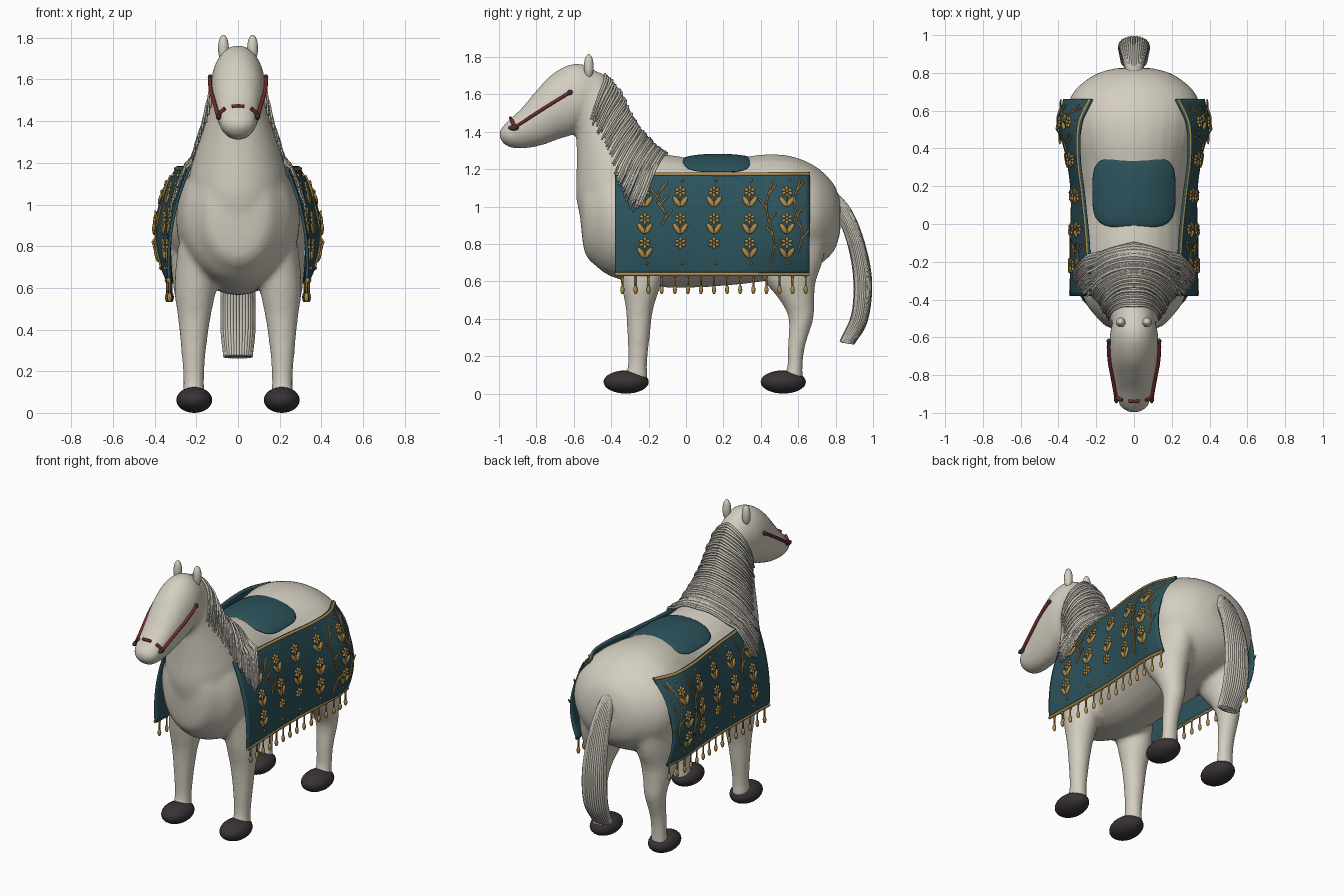
import bpy, bmesh, math, random
from mathutils import Vector, Matrix
from mathutils.bvhtree import BVHTree

random.seed(4)
if "Cube" in bpy.data.objects:
    bpy.data.objects.remove(bpy.data.objects["Cube"])


def material(name, rgb, rough=0.7):
    m = bpy.data.materials.new(name)
    m.use_nodes = True
    m.diffuse_color = (*rgb, 1)
    bsdf = m.node_tree.nodes["Principled BSDF"]
    bsdf.inputs["Base Color"].default_value = (*rgb, 1)
    bsdf.inputs["Roughness"].default_value = rough
    return m


CREAM = material("cream coat", (.66, .62, .53))
HAIR = material("pale hair", (.56, .53, .46))
HOOF = material("dark hoof", (.04, .033, .035))
TEAL = material("teal cloth", (.025, .085, .105))
GOLD = material("gold thread", (.42, .26, .07))
RED = material("red leather", (.17, .025, .025))


def spline(rows, t):
    """Smooth interpolation of rows; the first value of each row is its key."""
    n = len(rows)
    i = max(k for k in range(n - 1) if k == 0 or rows[k][0] <= t)
    a, b = rows[i], rows[i + 1]
    h = b[0] - a[0]
    u = (t - a[0]) / h
    p, q = rows[max(i - 1, 0)], rows[min(i + 2, n - 1)]
    out = []
    for k in range(1, len(a)):
        ma = (b[k] - p[k]) / (b[0] - p[0]) * h
        mb = (q[k] - a[k]) / (q[0] - a[0]) * h
        d = b[k] - a[k]
        out.append(a[k] + u * (ma + u * (3 * d - 2 * ma - mb + u * (ma + mb - 2 * d))))
    return out


def section(rows, t, ang, grow=1.0):
    """Point on an elliptical section spanning (y0,z0)-(y1,z1), half width w, centre x."""
    y0, z0, y1, z1, w, xc = spline(rows, t)
    c, s = math.cos(ang) * grow, math.sin(ang) * grow
    return Vector((xc + w * s, (y0 + y1 + c * (y1 - y0)) / 2, (z0 + z1 + c * (z1 - z0)) / 2))


def keyed(rows):
    return [(i, *r, *([0] * (6 - len(r)))) for i, r in enumerate(rows)]


def loft(bm, rows, sides=28, steps=5, mirror=False, grow=1.0):
    rows = keyed(rows)
    for sx in ((1, -1) if mirror else (1,)):
        rings = []
        for j in range((len(rows) - 1) * steps + 1):
            pts = [section(rows, j / steps, math.tau * k / sides, grow) for k in range(sides)]
            rings.append([bm.verts.new((p.x * sx, p.y, p.z)) for p in pts])
        for r, s in zip(rings, rings[1:]):
            for k in range(sides):
                bm.faces.new((r[k], r[k - 1], s[k - 1], s[k]))
        bm.faces.new(rings[0])
        bm.faces.new(rings[-1][::-1])


def ball(bm, matrix, seg=12, rings=8):
    return bmesh.ops.create_uvsphere(bm, u_segments=seg, v_segments=rings, radius=1, matrix=matrix)["verts"]


def placed(loc, size):
    return Matrix.Translation(loc) @ Matrix.Diagonal((*size, 1))


def finish(name, data, mat, mods=(), mirror=False):
    """Make an object, bake its modifiers and shade it smooth."""
    if isinstance(data, bmesh.types.BMesh):
        bmesh.ops.recalc_face_normals(data, faces=data.faces)
        mesh = bpy.data.meshes.new(name)
        data.to_mesh(mesh)
        data.free()
        data = mesh
    tmp = bpy.data.objects.new(name + " base", data)
    bpy.context.collection.objects.link(tmp)
    for kind, props in list(mods) + ([("MIRROR", {})] if mirror else []):
        m = tmp.modifiers.new(kind.title(), kind)
        for k, v in props.items():
            setattr(m, k, v)
    dg = bpy.context.evaluated_depsgraph_get()
    mesh = bpy.data.meshes.new_from_object(tmp.evaluated_get(dg))
    bpy.data.objects.remove(tmp)
    obj = bpy.data.objects.new(name, mesh)
    bpy.context.collection.objects.link(obj)
    mesh.materials.clear()
    mesh.materials.append(mat)
    mesh.shade_smooth()
    return obj


def tubes(name, paths, radius, mat, mirror=False, taper=1.0):
    cu = bpy.data.curves.new(name, "CURVE")
    cu.dimensions = "3D"
    cu.bevel_depth, cu.bevel_resolution, cu.use_fill_caps = radius, 1, True
    for path in paths:
        sp = cu.splines.new("POLY")
        sp.points.add(len(path) - 1)
        for i, (pt, p) in enumerate(zip(sp.points, path)):
            pt.co = (*p, 1)
            pt.radius = 1 + (taper - 1) * i / (len(path) - 1)
    return finish(name, cu, mat, mirror=mirror)


# Body: torso, neck, head and legs fused into one smooth skin
bm = bmesh.new()
torso = [(-.565, .92, 1.12, .07), (-.54, .75, 1.2, .15), (-.48, .68, 1.24, .21), (-.4, .625, 1.27, .265),
         (-.25, .585, 1.28, .295), (-.08, .565, 1.275, .295), (.12, .57, 1.245, .285), (.3, .585, 1.265, .31),
         (.45, .605, 1.28, .345), (.58, .63, 1.265, .36), (.7, .68, 1.21, .32), (.79, .76, 1.12, .21), (.825, .86, 1.03, .1)]
loft(bm, [(y, z0, y, z1, w) for y, z0, z1, w in torso])
loft(bm, [(-.54, .85, 0, 1.1, .22), (-.585, 1.03, -.07, 1.22, .235), (-.585, 1.2, -.17, 1.32, .2),
          (-.585, 1.31, -.28, 1.45, .16), (-.59, 1.4, -.36, 1.61, .13), (-.62, 1.46, -.45, 1.72, .11)])
loft(bm, [(-.5, 1.5, -.42, 1.68, .09), (-.6, 1.39, -.53, 1.755, .125), (-.68, 1.36, -.62, 1.76, .13),
          (-.76, 1.33, -.72, 1.705, .122), (-.84, 1.312, -.8, 1.62, .107), (-.92, 1.31, -.88, 1.525, .094),
          (-.97, 1.33, -.95, 1.46, .077), (-1.0, 1.37, -.995, 1.41, .035)])
fore = [(.8, -.38, -.1, .1, .19), (.6, -.35, -.13, .1, .205), (.45, -.322, -.175, .078, .21),
        (.3, -.314, -.193, .06, .213), (.15, -.312, -.208, .05, .213), (.07, -.34, -.2, .055, .213)]
hind = [(.9, .4, .76, .12, .2), (.72, .37, .735, .12, .2), (.6, .42, .695, .105, .205), (.5, .5, .687, .082, .21),
        (.4, .548, .682, .066, .21), (.25, .543, .637, .052, .213), (.13, .538, .624, .05, .213), (.07, .5, .63, .055, .213)]
for leg in (fore, hind):
    loft(bm, [(y0, z, y1, z, w, x) for z, y0, y1, w, x in leg], mirror=True)
body = finish("body", bm, CREAM, [("REMESH", {"mode": "VOXEL", "voxel_size": .015}),
                                  ("SMOOTH", {"factor": .5, "iterations": 10})])
skin = BVHTree.FromPolygons([v.co for v in body.data.vertices], [p.vertices for p in body.data.polygons])


def on_skin(p, lift):
    loc, nor, _, _ = skin.find_nearest(Vector(p))
    return loc + nor * lift


# Hooves and ears
bm = bmesh.new()
for y in (-.32, .52):
    ball(bm, placed((.21, y, .062), (.086, .121, .062)), 24, 16)
finish("hooves", bm, HOOF, mirror=True)
bm = bmesh.new()
ball(bm, placed((.07, -.52, 1.75), (.026, .026, .065)) @ Matrix.Rotation(.1, 4, "Y"), 16, 12)
finish("ears", bm, CREAM, mirror=True)

# Mane: strands draped from the crest down both sides of the neck
MANE = [(0, -.42, 1.72, .11, -.5, 1.48), (1, -.3, 1.52, .16, -.42, 1.31), (2, -.2, 1.36, .24, -.34, 1.1),
        (3, -.13, 1.29, .32, -.27, 1.0), (4, -.07, 1.27, .25, -.2, 1.12)]

# Side cloths: half width at the top, middle and lower edge along the length
DRAPE = [(-.38, .23, .315, .33), (-.1, .24, .325, .32), (.15, .265, .322, .32),
         (.35, .288, .35, .33), (.53, .28, .392, .34), (.66, .222, .36, .325)]


def drape(y, z):
    a, b, c = spline(DRAPE, y)
    u = (z - .64) / .54
    return 2 * a * u * (u - .5) + 4 * b * u * (1 - u) + 2 * c * (u - .5) * (u - 1)


def on_cloth(y, z, lift=.008):
    return Vector((drape(y, z) + lift, y, z))


def cloth_frame(y, z):
    e = .01
    n = Vector((1, -(drape(y + e, z) - drape(y - e, z)) / 2 / e, -(drape(y, z + e) - drape(y, z - e)) / 2 / e)).normalized()
    v = Vector((n.y * -1, n.x, 0)).normalized()
    m = Matrix((n, v, n.cross(v))).transposed().to_4x4()
    return Matrix.Translation(on_cloth(y, z)) @ m


strands = []
for i in range(58):
    t = 4 * i / 57 if i < 50 else random.uniform(1.6, 3)
    cy, cz, ex, ey, ez = spline(MANE, t)
    ez += random.uniform(-.03, .03)
    lift = random.uniform(.006, .016)
    path = []
    for k in range(13):
        s = k / 12
        p = on_skin((ex * math.sin(s * 1.57), cy + (ey - cy) * s, cz + (ez - cz) * s ** 1.3), lift)
        if p.z < 1.2 and p.x > .15:
            p.x = max(p.x, drape(max(p.y, -.38), p.z) + lift + .008)
        path.append(p)
    strands.append(path)
tubes("mane", strands, .008, HAIR, mirror=True, taper=.6)

# Tail: a core wrapped in long strands
TAIL = [(.76, 1.04, .785, 1.09, .035), (.82, .93, .88, .98, .05), (.873, .78, .95, .81, .067),
        (.9, .6, .99, .6, .078), (.888, .42, .967, .39, .08), (.825, .275, .895, .265, .066)]
bm = bmesh.new()
loft(bm, TAIL, sides=24, grow=.93)
finish("tail_core", bm, HAIR)
rows = keyed(TAIL)
tubes("tail_strands", [[section(rows, k / 5, math.tau * i / 32, .94) for k in range(26)] for i in range(32)], .009, HAIR)

# Cloth panels with gold edging
bm = bmesh.new()
NY, NZ = 44, 20
grid = [[bm.verts.new(on_cloth(-.38 + 1.04 * i / NY, .635 + .545 * j / NZ, 0)) for j in range(NZ + 1)] for i in range(NY + 1)]
for i in range(NY):
    for j in range(NZ):
        bm.faces.new((grid[i][j], grid[i + 1][j], grid[i + 1][j + 1], grid[i][j + 1]))
finish("side_cloths", bm, TEAL, [("SOLIDIFY", {"thickness": .014, "offset": 0})], mirror=True)
edges = [[on_cloth(-.38 + 1.04 * i / NY, z, .004) for i in range(NY + 1)] for z in (.638, 1.172)]
tubes("cloth_edging", edges, .01, GOLD, mirror=True)

# Tassels along the lower edge
bm = bmesh.new()
for i in range(15):
    y = -.34 + .07 * i
    p = on_cloth(y, .64, 0)
    ball(bm, placed(p - Vector((0, 0, .085)), (.011, .011, .024)))
    ball(bm, placed(p - Vector((0, 0, .01)), (.009, .009, .012)), 8, 6)
    bmesh.ops.create_cone(bm, cap_ends=True, segments=8, radius1=.005, radius2=.005, depth=.07,
                          matrix=Matrix.Translation(p - Vector((0, 0, .035))))
finish("tassels", bm, GOLD, mirror=True)

# Embroidered flowers, leaves and beads
bm = bmesh.new()


def petal(y, z, ang, reach, length, width):
    m = cloth_frame(y, z) @ Matrix.Rotation(ang, 4, "X")
    ball(bm, m @ placed((0, 0, reach), (.009, width, length)), 10, 6)


for col, y in enumerate((-.22, -.03, .15, .34, .54)):
    for tier, z in enumerate((1.08, .935, .805)):
        for k in range(6):
            petal(y, z, math.tau * k / 6, .02, .012, .009)
        petal(y, z, 0, 0, .008, .008)
        if tier < 2 or col not in (1, 2):
            for s in (-1, 1):
                petal(y, z - .08, s * .6, .033, .034, .014)
            petal(y, z - .05, 0, 0, .025, .004)
    for z in (.695, 1.14):
        petal(y + .01, z, 0, 0, .009, .006)
finish("embroidered_flowers", bm, GOLD, mirror=True)

# Embroidered twigs
twigs = []
for y0, z0, z1 in ((.45, .7, 1.14), (.6, .76, 1.15), (-.13, .9, 1.12)):
    def stem(s):
        return y0 + .02 * math.sin(s * 7), z0 + (z1 - z0) * s
    twigs.append([on_cloth(*stem(k / 14), .012) for k in range(15)])
    for k in range(1, 6):
        y, z = stem(k / 6)
        side = 1 if k % 2 else -1
        twigs.append([on_cloth(y + side * .013 * j, z + .016 * j, .012 + .003 * j) for j in range(4)])
tubes("embroidered_twigs", twigs, .005, GOLD, mirror=True)

# Saddle pad: a rounded square cushion bent over the back
bm = bmesh.new()
for v in ball(bm, Matrix(), 48, 20):
    x, y, z = v.co
    r = math.hypot(x, y)
    f = r / (x ** 4 + y ** 4) ** .25 if r > 1e-6 else 1
    x, y = x * f * .22, y * f * .19
    v.co = (x, .17 + y, 1.252 - 1.35 * x * x + .03 * z)
finish("saddle_pad", bm, TEAL)

# Bridle: cheek straps, nose band pieces and dark rings
cheek = [on_skin((.13 - .04 * k / 10, -.62 - .3 * k / 10, 1.61 - .19 * k / 10), .008) for k in range(11)]
band = [on_skin(p, .006) for p in ((.09, -.91, 1.42), (.085, -.925, 1.445), (.07, -.94, 1.47))]
tubes("cheek_straps", [cheek, band], .01, RED, mirror=True)
tubes("nose_strap", [[on_skin((x, -.94, 1.475), .004) for x in (-.03, -.015, 0, .015, .03)]], .009, RED)
bm = bmesh.new()
ball(bm, placed(cheek[0], (.012, .014, .014)))
ball(bm, placed(cheek[-1], (.013, .028, .015)))
finish("bridle_rings", bm, HOOF, mirror=True)
